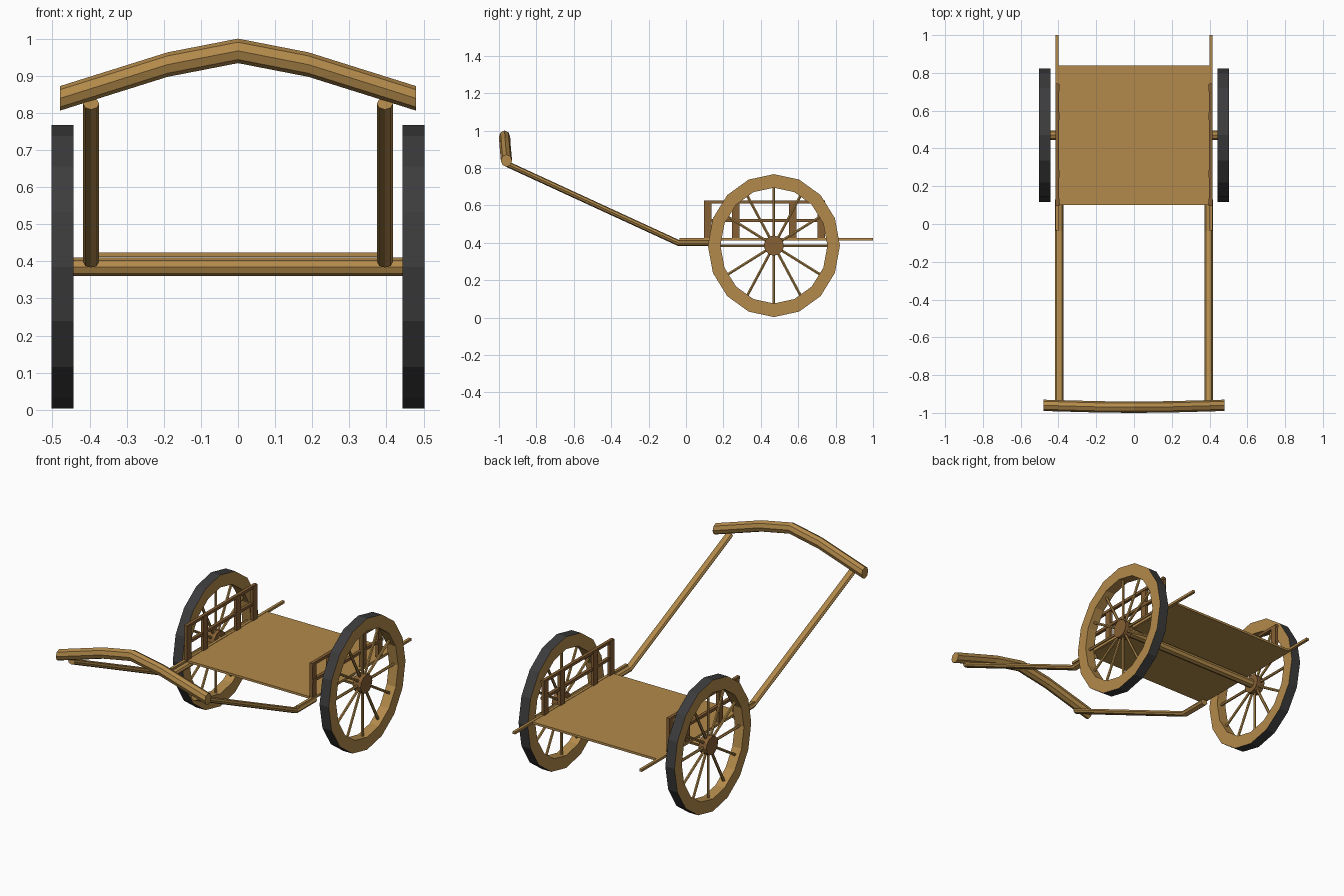
import bpy, bmesh, math
from mathutils import Vector

if "Cube" in bpy.data.objects:
    bpy.data.objects.remove(bpy.data.objects["Cube"])


def material(name, color):
    m = bpy.data.materials.new(name)
    m.diffuse_color = (*color, 1)
    m.use_nodes = True
    m.node_tree.nodes["Principled BSDF"].inputs["Base Color"].default_value = m.diffuse_color
    return m


WOOD = material("wood", (0.45, 0.255, 0.07))
DARK = material("dark_wood", (0.24, 0.115, 0.035))
TYRE = material("tyre", (0.045, 0.045, 0.047))


def finish(name, bm, *mats):
    bmesh.ops.recalc_face_normals(bm, faces=bm.faces)
    me = bpy.data.meshes.new(name)
    bm.to_mesh(me)
    bm.free()
    for m in mats:
        me.materials.append(m)
    ob = bpy.data.objects.new(name, me)
    bpy.context.collection.objects.link(ob)
    return ob


def loft(bm, rings, closed=False):
    """Skin a list of rings; cap the ends unless closed."""
    vs = [[bm.verts.new(p) for p in r] for r in rings]
    n = len(vs[0])
    for i in range(len(vs) if closed else len(vs) - 1):
        a, b = vs[i], vs[(i + 1) % len(vs)]
        for j in range(n):
            k = (j + 1) % n
            bm.faces.new((a[j], a[k], b[k], b[j]))
    if not closed:
        bm.faces.new(vs[0])
        bm.faces.new(vs[-1])


def add_box(bm, lo, hi):
    loft(bm, [[(x, lo[1], lo[2]), (x, hi[1], lo[2]), (x, hi[1], hi[2]), (x, lo[1], hi[2])]
              for x in (lo[0], hi[0])])


def rod(bm, a, b, r, n=6):
    a, b = Vector(a), Vector(b)
    q = (b - a).to_track_quat('Z', 'Y')
    ring = [q @ Vector((r * math.cos(t), r * math.sin(t), 0))
            for t in (math.tau * i / n for i in range(n))]
    loft(bm, [[a + p for p in ring], [b + p for p in ring]])


CY, CZ = 0.47, 0.385      # wheel centre
RY, RZ = 0.353, 0.382     # wheel radii (slightly oval)


def on_wheel(x, t, s=1.0):
    return (x, CY + s * RY * math.cos(t), CZ + s * RZ * math.sin(t))


for side, s in (("left", -1), ("right", 1)):
    # wheel rim with a dark tread
    bm = bmesh.new()
    loft(bm, [[on_wheel(s * x, math.tau * i / 16, f)
               for x, f in ((0.443, 1), (0.502, 1), (0.502, 0.81), (0.443, 0.81))]
              for i in range(16)], closed=True)
    for f in bm.faces:
        c = f.calc_center_median()
        if abs(abs(c.x) - 0.4725) < 0.01 and math.hypot((c.y - CY) / RY, (c.z - CZ) / RZ) > 0.93:
            f.material_index = 1
    finish(f"{side}_wheel_rim", bm, WOOD, TYRE)

    # spokes
    bm = bmesh.new()
    for i in range(12):
        t = math.tau * i / 12
        rod(bm, on_wheel(s * 0.4725, t, 0.08), on_wheel(s * 0.4725, t, 0.84), 0.008)
    finish(f"{side}_wheel_spokes", bm, WOOD)

    # hub
    bm = bmesh.new()
    rod(bm, (s * 0.447, CY, CZ), (s * 0.498, CY, CZ), 0.054, 12)
    finish(f"{side}_wheel_hub", bm, DARK)

    # pull shaft with one bend
    bm = bmesh.new()
    oct_ = [math.tau * i / 8 for i in range(8)]
    loft(bm, [[(s * 0.396 + 0.022 * math.cos(t), y + 0.003 * math.sin(t), z + 0.016 * math.sin(t))
               for t in oct_]
              for y, z in ((-0.965, 0.825), (-0.04, 0.399), (0.13, 0.399))])
    finish(f"{side}_shaft", bm, WOOD)

    # long thin rail along the platform edge
    bm = bmesh.new()
    add_box(bm, (s * 0.4, -0.035, 0.412), (s * 0.416, 1.0, 0.426))
    finish(f"{side}_platform_rail", bm, WOOD)

    # side fence: four posts and two bars
    bm = bmesh.new()
    for y in (0.115, 0.267, 0.571, 0.722):
        add_box(bm, (s * 0.394, y - 0.02, 0.42), (s * 0.412, y + 0.02, 0.623))
    finish(f"{side}_fence_posts", bm, DARK)
    bm = bmesh.new()
    for z in (0.52, 0.617):
        add_box(bm, (s * 0.397, 0.095, z - 0.008), (s * 0.415, 0.743, z + 0.008))
    finish(f"{side}_fence_bars", bm, DARK)

# platform
bm = bmesh.new()
add_box(bm, (-0.402, 0.1, 0.411), (0.402, 0.84, 0.424))
finish("platform", bm, WOOD)

# axle
bm = bmesh.new()
rod(bm, (-0.46, CY, CZ), (0.46, CY, CZ), 0.025, 8)
finish("axle", bm, WOOD)

# arched yoke bar
bm = bmesh.new()
loft(bm, [[(x, y + 0.03 * math.cos(t), z + 0.033 * math.sin(t))
           for t in (math.tau * i / 8 for i in range(8))]
          for x, y, z in ((-0.48, -0.96, 0.839), (-0.19, -0.968, 0.93), (0, -0.97, 0.967),
                          (0.19, -0.968, 0.93), (0.48, -0.96, 0.839))])
finish("yoke_bar", bm, WOOD)
